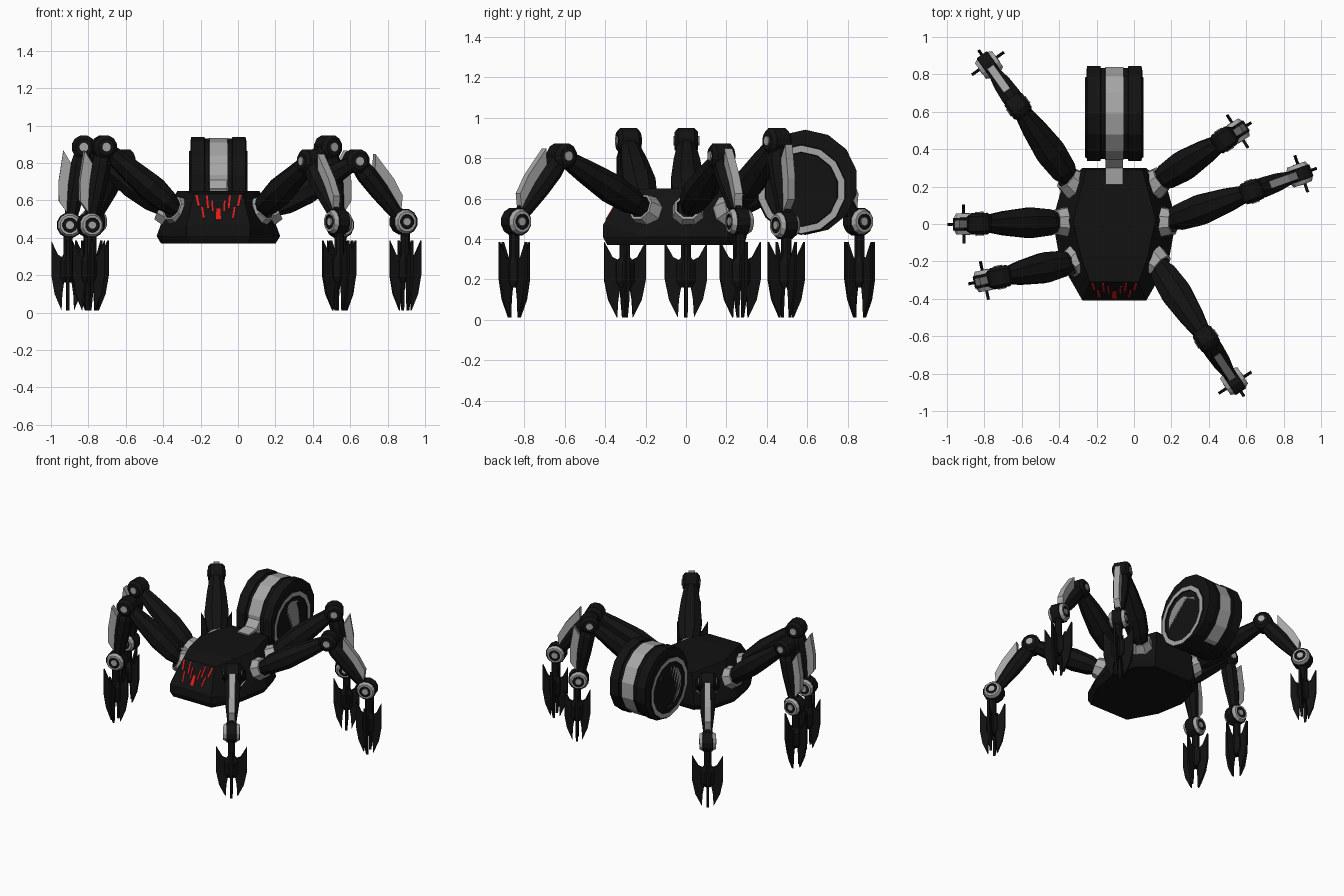
import bpy, bmesh, math
from mathutils import Vector, Matrix

if "Cube" in bpy.data.objects:
    bpy.data.objects.remove(bpy.data.objects["Cube"])


def material(name, color):
    m = bpy.data.materials.new(name)
    m.use_nodes = True
    m.diffuse_color = (*color, 1)
    b = m.node_tree.nodes["Principled BSDF"]
    b.inputs["Base Color"].default_value = (*color, 1)
    b.inputs["Roughness"].default_value = 0.6
    return m


BLACK, LIGHT, DISC, RED = 0, 1, 2, 3
MATS = [material("black", (.006, .006, .006)), material("light_grey", (.38, .38, .38)),
        material("disc_grey", (.28, .28, .28)), material("red", (.75, .01, .01))]
X, Y, Z = Vector((1, 0, 0)), Vector((0, 1, 0)), Vector((0, 0, 1))
CX = -.105


def finish(name, bm, matrix=None):
    bmesh.ops.recalc_face_normals(bm, faces=bm.faces)
    me = bpy.data.meshes.new(name)
    bm.to_mesh(me)
    bm.free()
    for m in MATS:
        me.materials.append(m)
    ob = bpy.data.objects.new(name, me)
    bpy.context.scene.collection.objects.link(ob)
    if matrix:
        ob.matrix_world = matrix
    return ob


def loft(name, origin, axis, side, rings, n=8, bands=None, mat=BLACK, matrix=None):
    """Rings (distance, half width along side, half width across) joined along an axis."""
    bm = bmesh.new()
    axis = axis.normalized()
    up = axis.cross(side).normalized()
    loops = []
    for t, a, b in rings:
        angles = [2 * math.pi * (i + .5) / n for i in range(n)]
        loops.append([bm.verts.new(origin + axis * t + side * a * math.cos(q) + up * b * math.sin(q))
                      for q in angles])
    bands = bands or [mat] * (len(rings) - 1)
    for k, band in enumerate(bands):
        for i in range(n):
            j = (i + 1) % n
            f = bm.faces.new((loops[k][i], loops[k][j], loops[k + 1][j], loops[k + 1][i]))
            f.material_index = band
    for loop, band in ((loops[0], bands[0]), (loops[-1], bands[-1])):
        bm.faces.new(loop).material_index = band
    return finish(name, bm, matrix)


def wheel(name, origin, axis, side, half, n, mats, matrix=None):
    """Symmetric turned part: half profile (distance, radius) from the end cap to the middle."""
    rings = [(-t, r, r) for t, r in half] + [(t, r, r) for t, r in reversed(half)]
    return loft(name, origin, axis, side, rings, n, mats + [mats[-1]] + mats[::-1][1:] + [mats[0]]
                if len(mats) < len(half) else mats[:-1] + [mats[-1]] + mats[:-1][::-1], matrix=matrix)


def plate(name, pts, origin, u, v, thick, mat=BLACK, matrix=None):
    """Flat outline in the u, v plane, extruded evenly to both sides."""
    bm = bmesh.new()
    w = u.cross(v).normalized() * thick / 2
    a, b = [[bm.verts.new(origin + u * p + v * q + w * s) for p, q in pts] for s in (-1, 1)]
    bm.faces.new(a)
    bm.faces.new(b)
    for i in range(len(pts)):
        j = (i + 1) % len(pts)
        bm.faces.new((a[i], a[j], b[j], b[i]))
    for f in bm.faces:
        f.material_index = mat
    return finish(name, bm, matrix)


# Faceted body
bm = bmesh.new()
rim = [(.17, -.41), (.29, -.2), (.33, .02), (.28, .2), (.17, .3)]
half = [(x, y, .41) for x, y in rim] + [(x * .93, y * .95, .37) for x, y in rim]
half += [(.17, -.41, .47), (.13, -.31, .635), (.18, -.17, .65), (.22, .02, .65),
         (.18, .18, .65), (.15, .29, .645), (.29, .02, .52)]
for s in (-1, 1):
    for x, y, z in half:
        bm.verts.new((CX + s * x, y, z))
bmesh.ops.convex_hull(bm, input=bm.verts)
bmesh.ops.delete(bm, geom=[v for v in bm.verts if not v.link_faces], context='VERTS')
finish("body", bm)

# Red marks on the sloping front
slope = Vector((0, .1, .165)).normalized()
marks = [(.105, .115, .185, .006), (.078, .04, .11, .005), (.055, .1, .18, .005), (.03, .08, .15, .004)]
for s in (-1, 1):
    for x, lo, hi, w in marks:
        top = x * 1.12
        pts = [(s * (x - w), lo), (s * (x + w), lo), (s * (top + w), hi), (s * (top - w), hi)]
        plate("red_mark", pts, Vector((CX, -.41, .47)), X, slope, .008, RED)
plate("red_mark_centre", [(-.014, .03), (.014, .03), (.01, .1), (-.01, .1)],
      Vector((CX, -.41, .47)), X, slope, .008, RED)

# Rear drum: offset tread, light centre band and ringed hub
tread = Vector((CX, .59, .68))
wheel("drum_tread", tread, X, Y, [(.15, .235), (.145, .26), (.075, .26), (.072, .25), (.05, .25), (.048, .255)],
      14, [BLACK, BLACK, BLACK, BLACK, BLACK, LIGHT])
hub = Vector((CX, .57, .645))
wheel("drum_hub", hub, X, Y, [(.145, .15), (.146, .18), (.157, .185), (.157, .218), (.145, .225)],
      14, [BLACK, BLACK, LIGHT, BLACK, BLACK])
wheel("drum_disc", hub, X, Y, [(.15, .15)], 14, [DISC])
plate("drum_strap", [(.21, .645), (.42, .645), (.42, .84), (.35, .72), (.3, .665), (.21, .657)],
      Vector((CX, 0, 0)), Y, Z, .095, LIGHT)


def build_leg(tag, hip, ankle, spread, cup_yaw):
    """Leg in its own plane: x outward, y sideways, z up."""
    reach = Vector(ankle) - Vector(hip)
    d = reach.length
    M = Matrix.Translation((*hip, 0)) @ Matrix.Rotation(math.atan2(reach.y, reach.x), 4, 'Z')
    H = Vector((0, 0, .54))
    K = Vector((d - .27, 0, .81)) if spread else Vector((d - .075, 0, .885))
    A = Vector((d, 0, .486 if spread else .468))

    # Hip cup
    a = math.radians(cup_yaw)
    out = Vector((math.cos(a), math.sin(a), .45)).normalized()
    side = Vector((-math.sin(a), math.cos(a), 0))
    loft(tag + "_hip_cup", Vector((*hip, .54)), out, side,
         [(-.09, .07, .07), (-.02, .085, .085), (.045, .07, .07), (.046, .058, .058), (.02, .05, .05)],
         8, [LIGHT, LIGHT, LIGHT, BLACK])

    # Thigh
    t = (K - H).length
    loft(tag + "_thigh", H, K - H, Y,
         [(.0, .035, .035), (t * .17, .075, .065), (t * .4, .088, .075), (t * .7, .07, .06), (t, .04, .04)],
         8, matrix=M)

    # Knee with side bolts
    wheel(tag + "_knee", K, Y, X, [(.058, .045), (.04, .065)], 12, [BLACK, BLACK], M)
    wheel(tag + "_knee_bolt", K, Y, X, [(.064, .024)], 10, [LIGHT], M)

    # Shin and its outer fin
    u = (A - K).normalized()
    n = Vector((-u.z, 0, u.x))
    s = (A - K).length
    loft(tag + "_shin", K, u, Y,
         [(.02, .04, .045), (.09, .058, .055), (s * .5, .052, .052), (s * .8, .035, .042), (s, .03, .03)],
         8, matrix=M)
    fin = [(.037, .104), (.206, .1), (.308, .08), (.365, .02), (.31, 0), (.11, .04)]
    plate(tag + "_fin", fin, K, u, n, .042, LIGHT, M)

    # Ringed ankle
    wheel(tag + "_ankle", A, Y, X, [(.05, .022), (.05, .038), (.056, .04), (.056, .053), (.034, .064), (.032, .07)],
          12, [BLACK, BLACK, LIGHT, LIGHT, BLACK, BLACK], M)
    wheel(tag + "_ankle_bolt", A, Y, X, [(.058, .022)], 10, [LIGHT], M)

    # Foot core and four claw blades
    F = Vector((d + .01, 0, 0))
    loft(tag + "_foot_core", F, Z, Y,
         [(.16, .03, .03), (.19, .05, .042), (.28, .05, .042), (.31, .026, .026), (.44, .026, .026)], 8, matrix=M)
    for i, w in enumerate((.088, .105, .088, .105)):
        q = i * math.pi / 2
        blade = [(w, .385), (w, .2), (w * .8, .1), (w * .38, .012), (w * .33, .1),
                 (w * .2, .18), (w * .2, .29), (w * .6, .31)]
        plate(tag + "_claw", blade, F, Vector((math.cos(q), math.sin(q), 0)), Z, .016, BLACK, M)


# Three spread legs and three raised legs
build_leg("rear_right", (-.33, .22), (-.775, .85), True, 140)
build_leg("middle_right", (-.38, .01), (-.9, 0), False, 180)
build_leg("front_right", (-.32, -.2), (-.79, -.3), False, 220)
build_leg("rear_left", (.12, .22), (.545, .49), False, 40)
build_leg("middle_left", (.17, .01), (.885, .265), True, 0)
build_leg("front_left", (.115, -.2), (.535, -.84), True, -40)
